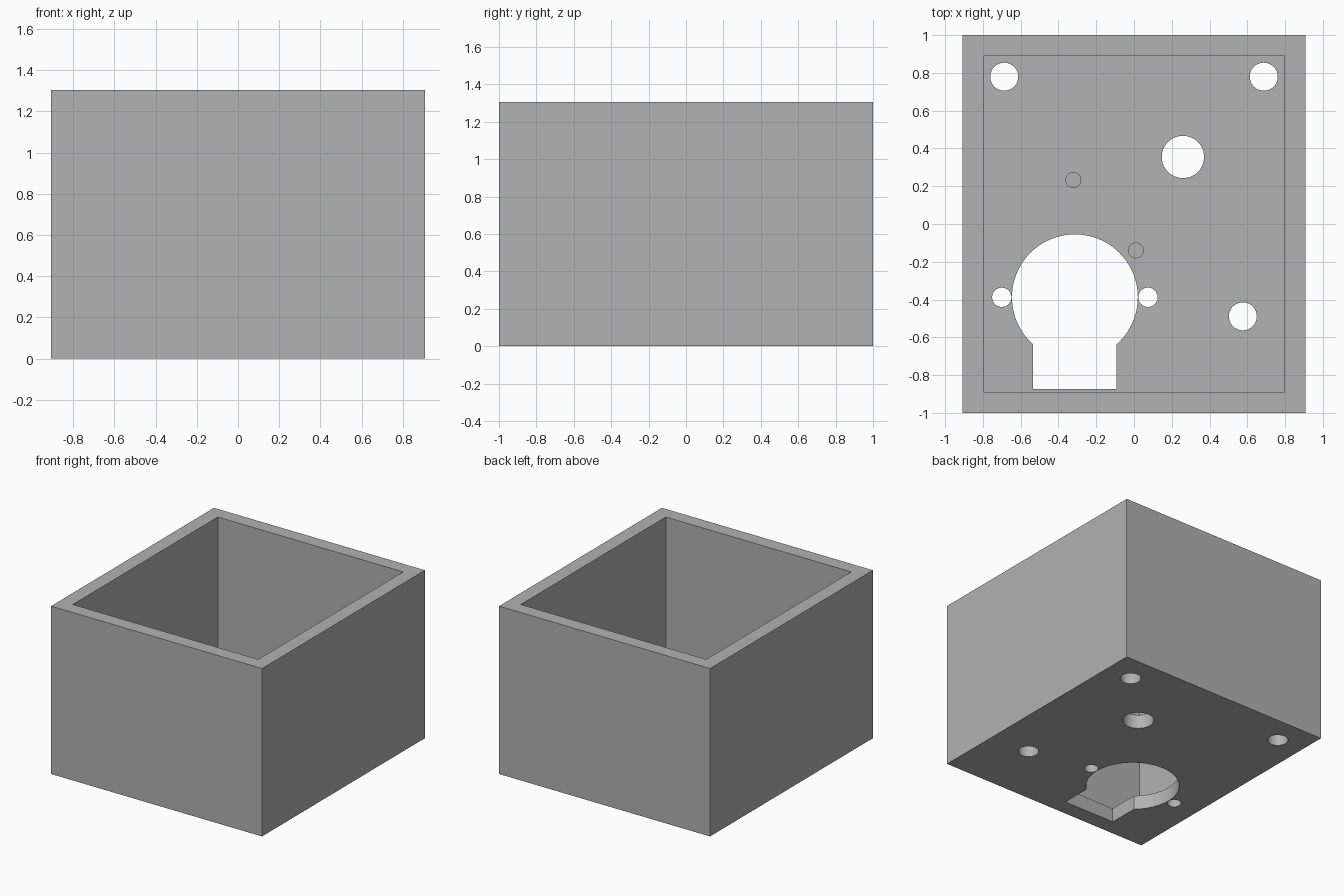
import bpy

cube = bpy.data.objects.get("Cube")
if cube:
    bpy.data.objects.remove(cube, do_unlink=True)

WIDTH, DEPTH, HEIGHT, WALL = 1.814, 2.0, 1.305, 0.11

grey = bpy.data.materials.new("plain_grey")
grey.use_nodes = True
colour = (0.445, 0.445, 0.445, 1)
grey.diffuse_color = colour
grey.node_tree.nodes["Principled BSDF"].inputs["Base Color"].default_value = colour


def box(name, x0, x1, y0, y1, z0, z1):
    bpy.ops.mesh.primitive_cube_add(
        size=1, location=((x0 + x1) / 2, (y0 + y1) / 2, (z0 + z1) / 2))
    ob = bpy.context.object
    ob.name = name
    ob.scale = (x1 - x0, y1 - y0, z1 - z0)
    bpy.ops.object.transform_apply(location=False, rotation=False, scale=True)
    ob.data.materials.append(grey)
    return ob


def cylinder(name, x, y, radius, z0, z1, sides=64):
    bpy.ops.mesh.primitive_cylinder_add(
        vertices=sides, radius=radius, depth=z1 - z0, location=(x, y, (z0 + z1) / 2))
    ob = bpy.context.object
    ob.name = name
    ob.data.materials.append(grey)
    return ob


def cut(target, cutter):
    cutter.hide_render = True
    mod = target.modifiers.new("cut", "BOOLEAN")
    mod.operation, mod.solver, mod.object = "DIFFERENCE", "EXACT", cutter
    bpy.context.view_layer.objects.active = target
    bpy.ops.object.modifier_apply(modifier=mod.name)
    bpy.data.objects.remove(cutter, do_unlink=True)


def smooth(ob):
    bpy.ops.object.select_all(action="DESELECT")
    ob.select_set(True)
    bpy.context.view_layer.objects.active = ob
    bpy.ops.object.shade_smooth_by_angle(angle=0.5)


# Open-topped housing with an even wall thickness
w, d = WIDTH / 2, DEPTH / 2
housing = box("housing", -w, w, -d, d, 0, HEIGHT)
cut(housing, box("cavity_cutter", WALL - w, w - WALL, WALL - d, d - WALL,
                 WALL, HEIGHT + 0.2))

# Keyhole opening: round motor hole plus a cable slot towards the front
motor_x, motor_y = -0.313, -0.388
cut(housing, cylinder("motor_cutter", motor_x, motor_y, 0.333, -0.1, 0.3, 96))
cut(housing, box("slot_cutter", motor_x - 0.221, motor_x + 0.221,
                 -0.873, motor_y, -0.15, 0.35))

# Round through holes in the floor: x, y, radius
holes = [
    (-0.687, 0.78, 0.074), (0.687, 0.78, 0.074), (0.576, -0.489, 0.074),
    (0.259, 0.355, 0.112),
    (motor_x - 0.387, motor_y, 0.051), (motor_x + 0.387, motor_y, 0.051),
]
for x, y, r in holes:
    cut(housing, cylinder("hole_cutter", x, y, r, -0.1, 0.3, 48))
smooth(housing)

# Two short locating pegs on the floor
for name, x, y in (("rear_peg", -0.321, 0.233), ("middle_peg", 0.01, -0.14)):
    smooth(cylinder(name, x, y, 0.042, WALL - 0.02, WALL * 2, 32))
